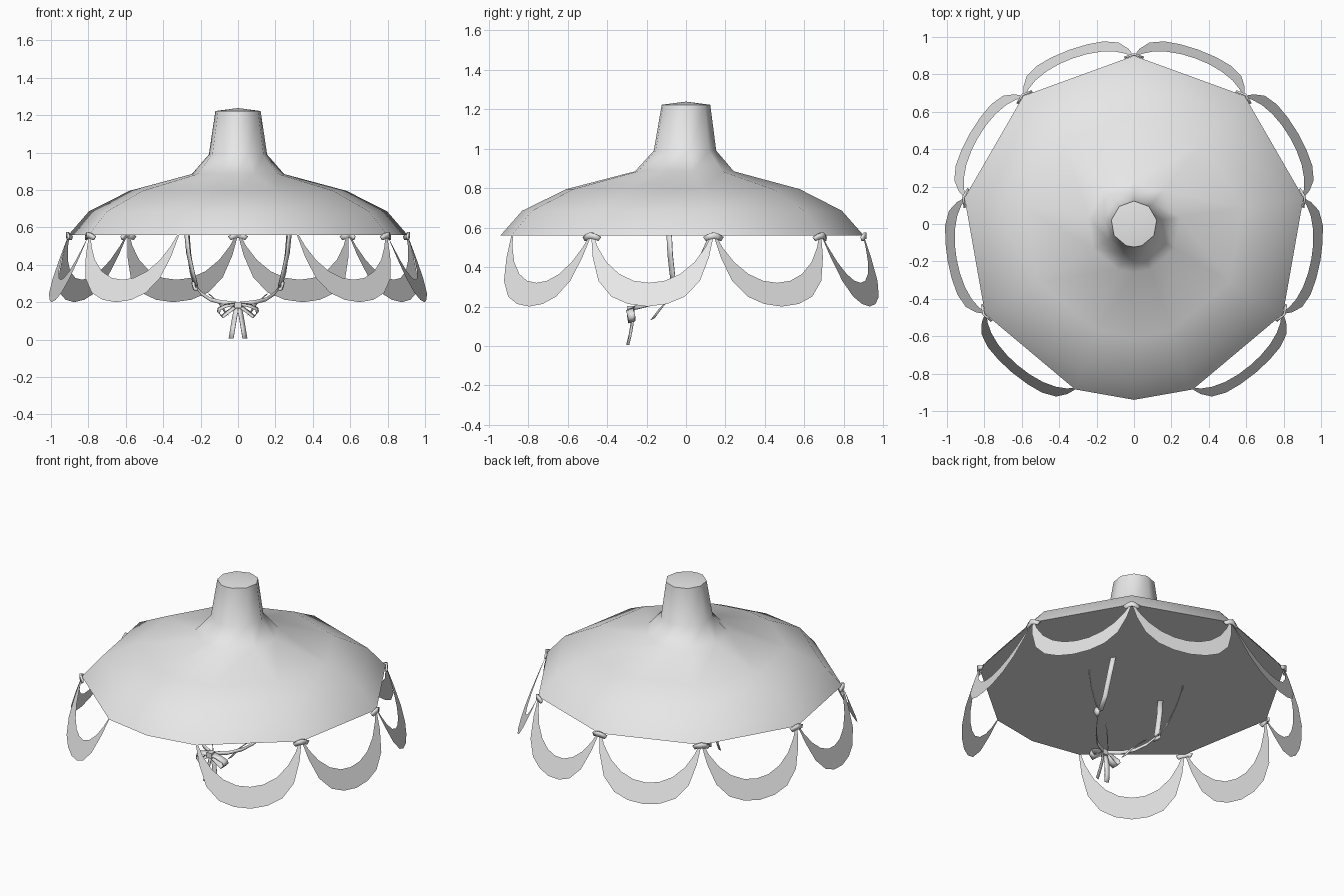
import bpy, bmesh, math
from mathutils import Vector

if "Cube" in bpy.data.objects:
    bpy.data.objects.remove(bpy.data.objects["Cube"])

mat = bpy.data.materials.new("light grey")
mat.diffuse_color = (0.8, 0.8, 0.8, 1)
mat.use_nodes = True
mat.node_tree.nodes["Principled BSDF"].inputs["Base Color"].default_value = mat.diffuse_color


def make(name, verts, faces, angle=45):
    me = bpy.data.meshes.new(name)
    me.from_pydata([tuple(v) for v in verts], [], faces)
    me.materials.append(mat)
    ob = bpy.data.objects.new(name, me)
    bpy.context.collection.objects.link(ob)
    bm = bmesh.new()
    bm.from_mesh(me)
    bmesh.ops.recalc_face_normals(bm, faces=bm.faces)
    bm.to_mesh(me)
    bm.free()
    bpy.ops.object.select_all(action='DESELECT')
    ob.select_set(True)
    bpy.context.view_layer.objects.active = ob
    bpy.ops.object.shade_smooth_by_angle(angle=math.radians(angle))
    return ob


def strip(name, a, b, thick=0.0):
    """Band of quads between two rows of points."""
    n = len(a)
    ob = make(name, a + b, [(i, i + 1, n + i + 1, n + i) for i in range(n - 1)])
    if thick:
        mod = ob.modifiers.new("thickness", 'SOLIDIFY')
        mod.thickness = thick
        mod.offset = 0
    return ob


def ribbon(name, path, width, sx=1, thick=0.004):
    """Band along a path, widened by half of width on each side, mirrored by sx."""
    w = Vector(width) / 2
    flip = lambda v: Vector((v.x * sx, v.y, v.z))
    pts = [Vector(p) for p in path]
    return strip(name, [flip(p - w) for p in pts], [flip(p + w) for p in pts], thick)


# Hat: nine-sided brim with one extra point at the front
angles = sorted([math.radians(90 + 40 * i) for i in range(9)] + [math.radians(270)])
n = len(angles)
profile = [(0.92, 0.56, -0.02), (0.81, 0.685, -0.02), (0.59, 0.795, -0.015),
           (0.25, 0.885, -0.008), (0.158, 0.99, -0.005), (0.123, 1.222, 0)]
verts = [(r * math.cos(a), r * math.sin(a) + cy, z)
         for r, z, cy in profile for a in angles]
faces = [(k * n + i, k * n + (i + 1) % n, (k + 1) * n + (i + 1) % n, (k + 1) * n + i)
         for k in range(len(profile) - 1) for i in range(n)]
faces.append(tuple(reversed(range(n))))
top = len(verts)
verts.append((0, 0, 1.238))
base = (len(profile) - 1) * n
faces += [(base + i, base + (i + 1) % n, top) for i in range(n)]
make("hat", verts, faces, 48)


def rim(i):
    a = math.radians(-70 + 40 * i)
    return Vector((0.92 * math.cos(a), 0.92 * math.sin(a) - 0.02, 0.56))


# Swags: eight hanging crescents, the front side stays open
lower = [(0, 0.20), (0.32, 0.213), (0.6, 0.25), (0.83, 0.33), (0.95, 0.45), (1, 0.56)]
upper = [(0, 0.32), (0.25, 0.33), (0.5, 0.365), (0.72, 0.425), (0.88, 0.50), (0.96, 0.56)]


def swag_edge(a, b, half):
    mid, along = (a + b) / 2, (b - a) / 2
    out = Vector((along.y, -along.x, 0)).normalized()
    full = [(-s, z) for s, z in reversed(half[1:])] + half
    return [mid + along * s + out * (0.41 * (0.56 - z)) + Vector((0, 0, z - 0.56))
            for s, z in full]


for i in range(8):
    strip("swag_%d" % i, swag_edge(rim(i), rim(i + 1), upper),
          swag_edge(rim(i), rim(i + 1), lower))

# Clasps folded round the brim corners between swags
for i in range(1, 8):
    p = rim(i)
    out = Vector((p.x, p.y + 0.02, 0)).normalized()
    d0 = (rim(i - 1) - p).normalized()
    d1 = (rim(i + 1) - p).normalized()
    q = p + out * 0.008
    up, dn = Vector((0, 0, 0.008)), Vector((0, 0, -0.028))
    strip("clasp_%d" % i, [q + d0 * 0.055 - up, q + d0 * 0.025 + up, q + up * 2,
                           q + d1 * 0.025 + up, q + d1 * 0.055 - up],
          [q + d0 * 0.04 + dn, q + d0 * 0.02 + dn * 0.7, q + dn * 0.6,
           q + d1 * 0.02 + dn * 0.7, q + d1 * 0.04 + dn], 0.012)

# Chin straps, joints and bow, mirrored left and right
for side, sx in (("right", 1), ("left", -1)):
    ribbon("front_strap_" + side, [(0.275, -0.085, 0.56), (0.265, -0.08, 0.46),
           (0.245, -0.07, 0.37), (0.225, -0.06, 0.29)], (0.02, 0.025, 0), sx)
    ribbon("back_strap_" + side, [(0.27, 0.13, 0.56), (0.262, 0.085, 0.46),
           (0.245, 0.025, 0.35), (0.225, -0.045, 0.285)], (0.02, -0.025, 0), sx)
    ribbon("strap_joint_" + side, [(0.24, -0.07, 0.305), (0.235, -0.055, 0.275),
           (0.22, -0.065, 0.27)], (0.005, 0.035, 0.01), sx, 0.015)
    ribbon("chin_strap_" + side, [(0.225, -0.06, 0.285), (0.195, -0.11, 0.245),
           (0.15, -0.17, 0.215), (0.09, -0.23, 0.20), (0, -0.275, 0.19)],
           (0.005, 0.01, 0.022), sx)
    ribbon("loose_end_" + side, [(0.15, -0.08, 0.24), (0.10, -0.125, 0.195),
           (0.06, -0.17, 0.135)], (0.015, 0.02, 0.01), sx)
    ribbon("bow_loop_" + side, [(0.01, -0.28, 0.19), (0.06, -0.285, 0.182),
           (0.10, -0.28, 0.165), (0.105, -0.275, 0.145), (0.085, -0.275, 0.122),
           (0.05, -0.28, 0.15), (0.01, -0.28, 0.178)], (0.012, 0.035, 0.012), sx)
    ribbon("bow_tail_" + side, [(0.006, -0.275, 0.18), (0.018, -0.272, 0.12),
           (0.028, -0.282, 0.06), (0.037, -0.295, 0.006)], (0.025, 0.012, 0), sx)

# Bow knot
bpy.ops.mesh.primitive_cube_add(size=1, location=(0, -0.28, 0.185))
knot = bpy.context.object
knot.name = "bow_knot"
knot.scale = (0.036, 0.04, 0.034)
knot.data.materials.append(mat)
